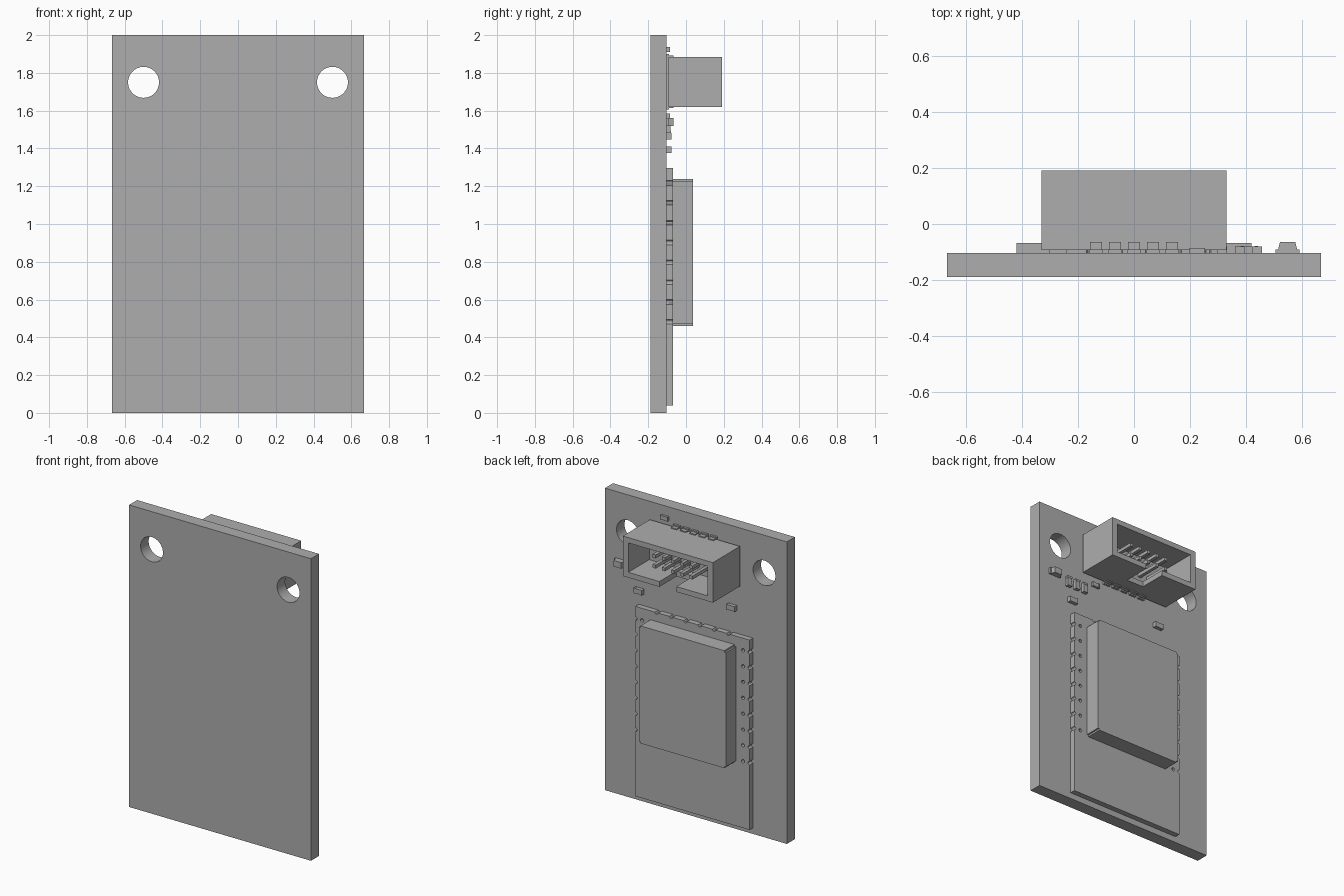
import bpy
import bmesh
from math import radians
from mathutils import Matrix, Vector

if "Cube" in bpy.data.objects:
    bpy.data.objects.remove(bpy.data.objects["Cube"], do_unlink=True)

GREY = (0.42, 0.42, 0.42, 1)
grey = bpy.data.materials.new("plain_grey")
grey.use_nodes = True
grey.diffuse_color = GREY
grey.node_tree.nodes["Principled BSDF"].inputs["Base Color"].default_value = GREY

FACE = -0.104            # back surface of the board, where parts sit
MODULE_TOP = -0.068


def finish(name, bm):
    bmesh.ops.recalc_face_normals(bm, faces=bm.faces)
    mesh = bpy.data.meshes.new(name)
    bm.to_mesh(mesh)
    bm.free()
    mesh.materials.append(grey)
    obj = bpy.data.objects.new(name, mesh)
    bpy.context.collection.objects.link(obj)
    return obj


def add_box(bm, x, y, z):
    """Add a box given (min, max) ranges."""
    lo, hi = Vector((x[0], y[0], z[0])), Vector((x[1], y[1], z[1]))
    size = hi - lo
    mat = Matrix.Translation((lo + hi) / 2) @ Matrix.Diagonal((*size, 1))
    bmesh.ops.create_cube(bm, size=1, matrix=mat)


def boxes(name, ranges):
    bm = bmesh.new()
    for r in ranges:
        add_box(bm, *r)
    return finish(name, bm)


def add_rod(bm, x, z, radius, sides):
    """Add a rod along y, long enough to cut through any plate."""
    mat = Matrix.Translation((x, FACE, z)) @ Matrix.Rotation(radians(90), 4, "X")
    bmesh.ops.create_cone(bm, cap_ends=True, segments=sides, radius1=radius,
                          radius2=radius, depth=0.6, matrix=mat)


def cut(obj, bm):
    """Subtract the cutter mesh, then drop the cutter."""
    cutter = finish("cutter", bm)
    cutter.hide_render = True
    mod = obj.modifiers.new("cut", "BOOLEAN")
    mod.operation, mod.solver, mod.object = "DIFFERENCE", "EXACT", cutter
    activate(obj)
    bpy.ops.object.modifier_apply(modifier=mod.name)
    bpy.data.objects.remove(cutter, do_unlink=True)


def activate(obj):
    bpy.ops.object.select_all(action="DESELECT")
    obj.select_set(True)
    bpy.context.view_layer.objects.active = obj


def smooth(obj):
    activate(obj)
    bpy.ops.object.shade_smooth_by_angle(angle=radians(30))


# Circuit board with two mounting holes
board = boxes("circuit_board", [((-0.666, 0.666), (-0.188, FACE), (0, 2))])
bm = bmesh.new()
for side in (-1, 1):
    add_rod(bm, side * 0.5, 1.75, 0.082, 48)
cut(board, bm)
smooth(board)

# Radio module plate: edge notches on three sides and small vias
PITCH = 0.105
module = boxes("module_plate", [((-0.418, 0.418), (FACE, MODULE_TOP), (0.04, 1.297))])
bm = bmesh.new()
for side in (-1, 1):
    for i in range(8):
        z = 1.217 - i * PITCH
        add_rod(bm, side * 0.418, z, 0.012, 12)
        add_rod(bm, side * 0.37, z, 0.011, 12)
for i in range(6):
    add_rod(bm, (i - 2.5) * PITCH, 1.297, 0.012, 12)
cut(module, bm)
smooth(module)

# Shield can with tiny notches where the sheet folds meet
shield = boxes("shield_can", [((-0.318, 0.318), (MODULE_TOP, 0.038), (0.46, 1.238))])
bm = bmesh.new()
for x in (-0.318, 0.318):
    for z in (0.46, 1.238):
        add_box(bm, (x - 0.011, x + 0.011), (-0.2, 0.2), (z - 0.011, z + 0.011))
cut(shield, bm)

# Shrouded connector: box with an open cavity and a keying slot underneath
LOW, HIGH, MID = 1.62, 1.885, 1.75
FLOOR = -0.03
shroud = boxes("connector_shroud", [((-0.33, 0.33), (-0.093, 0.19), (LOW, HIGH))])
bm = bmesh.new()
add_box(bm, (-0.29, 0.29), (FLOOR, 0.3), (LOW + 0.035, HIGH - 0.035))
cut(shroud, bm)
bm = bmesh.new()
add_box(bm, (-0.062, 0.062), (0.01, 0.3), (LOW - 0.1, LOW + 0.06))
cut(shroud, bm)

# Contact pins and solder leads, two rows of five
PIN = 0.0675
pins, leads = [], []
for i in range(5):
    x = (i - 2) * PIN
    for side, edge in ((-1, LOW), (1, HIGH)):
        z = MID + side * 0.034
        pins.append(((x - 0.011, x + 0.011), (FLOOR - 0.01, 0.14), (z - 0.011, z + 0.011)))
        tip = edge + side * 0.015
        riser = edge + side * 0.007
        leads.append(((x - 0.024, x + 0.024), (FACE, -0.09), tuple(sorted((MID, tip)))))
        leads.append(((x - 0.021, x + 0.021), (-0.092, -0.065), tuple(sorted((edge - side * 0.02, riser)))))
boxes("contact_pins", pins)
boxes("solder_leads", leads)


def chip(name, x, z, wide, tall, height):
    """Small part with slightly raised terminals at its two long ends."""
    hw, ht, top = wide / 2, tall / 2, FACE + height
    parts = [((x - hw * 0.6, x + hw * 0.6), (FACE, top - 0.002), (z - ht * 0.95, z + ht * 0.95))]
    if tall > wide:
        parts = [((x - hw * 0.95, x + hw * 0.95), (FACE, top - 0.002), (z - ht * 0.6, z + ht * 0.6))]
    for s in (-1, 1):
        if wide >= tall:
            ends = sorted((x + s * hw * 0.6, x + s * hw))
            parts.append((ends, (FACE, top), (z - ht, z + ht)))
        else:
            ends = sorted((z + s * ht * 0.6, z + s * ht))
            parts.append(((x - hw, x + hw), (FACE, top), ends))
    boxes(name, parts)


# Small surface parts around the connector
chip("resistor_top", 0.225, 1.924, 0.055, 0.028, 0.018)
chip("resistor_lower", 0.225, 1.57, 0.055, 0.028, 0.018)
chip("capacitor_left", 0.41, 1.392, 0.062, 0.034, 0.026)
chip("capacitor_right", -0.27, 1.465, 0.062, 0.034, 0.026)
for i in range(3):
    chip("capacitor_row_%d" % (i + 1), 0.315 + i * 0.0625, 1.515, 0.034, 0.066, 0.024)

# Indicator lamp: low base with a raised lens
boxes("lamp_base", [((0.505, 0.59), (FACE, -0.09), (1.52, 1.56))])
bm = bmesh.new()
add_box(bm, (0.514, 0.581), (-0.09, -0.065), (1.52, 1.56))
for v in bm.verts:
    if v.co.y > -0.07:
        v.co.x += 0.006 if v.co.x < 0.55 else -0.006
finish("lamp_lens", bm)
